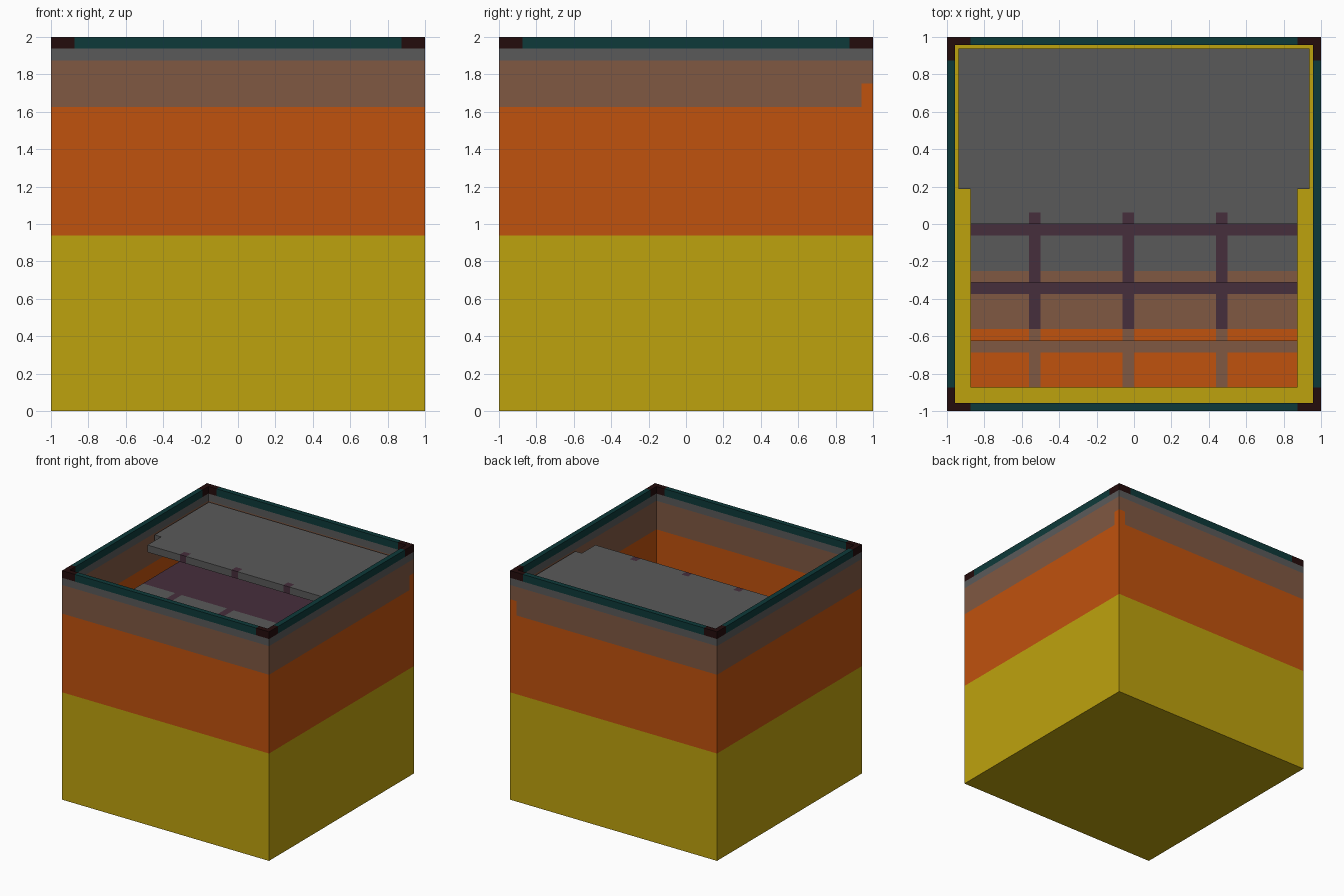
import bpy, bmesh
from mathutils import Vector

cube = bpy.data.objects.get("Cube")
if cube:
    bpy.data.objects.remove(cube, do_unlink=True)

P = 1 / 16  # base thickness of every wall and slab


def linear(v):
    v /= 255
    return v / 12.92 if v <= 0.04045 else ((v + 0.055) / 1.055) ** 2.4


def material(name, rgb):
    m = bpy.data.materials.new(name)
    col = [linear(c) for c in rgb] + [1]
    m.diffuse_color = col
    m.use_nodes = True
    bsdf = next(n for n in m.node_tree.nodes if n.type == 'BSDF_PRINCIPLED')
    bsdf.inputs["Base Color"].default_value = col
    return m


COLOURS = {
    "yellow": (190, 162, 13), "orange": (192, 82, 13), "brown": (128, 88, 66),
    "grey": (90, 90, 90), "teal": (13, 58, 58), "dark_red": (36, 12, 12),
    "plum": (70, 46, 60),
}
MATS = {n: material(n, c) for n, c in COLOURS.items()}
NAMES = list(COLOURS)


def cut(bm, axis, values):
    """Slice the whole mesh at each coordinate along one axis."""
    normal = Vector([float(i == axis) for i in range(3)])
    for v in values:
        bmesh.ops.bisect_plane(bm, geom=bm.verts[:] + bm.edges[:] + bm.faces[:],
                               dist=1e-5, plane_co=normal * v, plane_no=normal)


def finish(name, bm, rule):
    """Colour faces by rule and turn the mesh into an object."""
    bmesh.ops.recalc_face_normals(bm, faces=bm.faces[:])
    for f in bm.faces:
        f.material_index = NAMES.index(rule(f.calc_center_median(), f.normal))
    me = bpy.data.meshes.new(name)
    bm.to_mesh(me)
    bm.free()
    for n in NAMES:
        me.materials.append(MATS[n])
    ob = bpy.data.objects.new(name, me)
    bpy.context.collection.objects.link(ob)
    return ob


# Open-topped outer box with coloured height bands and dark rim corners
def box_rule(c, n):
    if c.z > 2 - P:
        return "dark_red" if min(abs(c.x), abs(c.y)) > 1 - 2 * P else "teal"
    if c.z > 1.875:
        return "grey"
    if c.z > 1.625:
        # raised orange patch on one rear corner
        patch = c.z < 1.75 and c.x > 1 - P and c.y > 1 - P
        return "orange" if patch else "brown"
    return "orange" if c.z > 0.9375 else "yellow"


bm = bmesh.new()
bmesh.ops.create_cube(bm, size=2)
bmesh.ops.translate(bm, verts=bm.verts[:], vec=(0, 0, 1))
top = max(bm.faces, key=lambda f: f.calc_center_median().z)
bmesh.ops.inset_region(bm, faces=[top], thickness=P)
well = bmesh.ops.extrude_discrete_faces(bm, faces=[top])["faces"][0]
bmesh.ops.translate(bm, verts=well.verts[:], vec=(0, 0, P - 2))
cut(bm, 2, (0.9375, 1.625, 1.75, 1.875, 2 - P))
for axis in (0, 1):
    cut(bm, axis, (-1 + 2 * P, 1 - 2 * P, 1 - P))
finish("outer_box", bm, box_rule)

# Stepped slabs: name, top height, front y, line band y, cell, trim, line, trim line
BARS = (-0.53125, -0.03125, 0.46875)
W, BACK = 1 - 2 * P, 1 - P
STEPS = [
    ("top_landing", 1.875, 0.0, None, "grey", "grey", "plum", "plum"),
    ("upper_step", 1.5625, -0.3125, -P, "grey", "brown", "plum", "plum"),
    ("middle_step", 1.25, -0.625, -0.375, "brown", "orange", "plum", "brown"),
    ("lower_step", 0.9375, -0.875, -0.6875, "orange", "orange", "brown", "brown"),
]

for name, z, front, band, cell, trim, line, trim_line in STEPS:
    # the landing widens to the walls at the rear, the steps stay narrow
    wide = BACK if band is None else W
    half = [(W, front), (W, 0.1875), (wide, 0.1875), (wide, BACK)]
    if band is not None:
        half = [half[0], half[3]]
    outline = half + [(-x, y) for x, y in reversed(half)]
    bm = bmesh.new()
    base = bm.faces.new([bm.verts.new((x, y, z - P)) for x, y in outline])
    up = bmesh.ops.extrude_face_region(bm, geom=[base])["geom"]
    bmesh.ops.translate(bm, vec=(0, 0, P),
                        verts=[v for v in up if isinstance(v, bmesh.types.BMVert)])
    if base not in bm.faces[:]:
        bm.faces.new([v for v in bm.verts if v.co.z < z - P / 2][:len(outline)])
    cut(bm, 1, [front + P, 0.1875] + ([] if band is None else [band]))
    cut(bm, 0, [b + s * P / 2 for b in BARS for s in (-1, 1)])

    def step_rule(c, n):
        if n.z < -0.5 or abs(n.x) > 0.5:
            return cell
        if band is not None and c.y > band:
            return line
        in_trim = c.y < front + P
        if any(abs(c.x - b) < P / 2 for b in BARS) and (in_trim or band is not None):
            return trim_line if in_trim else line
        return trim if in_trim else cell

    finish(name, bm, step_rule)
